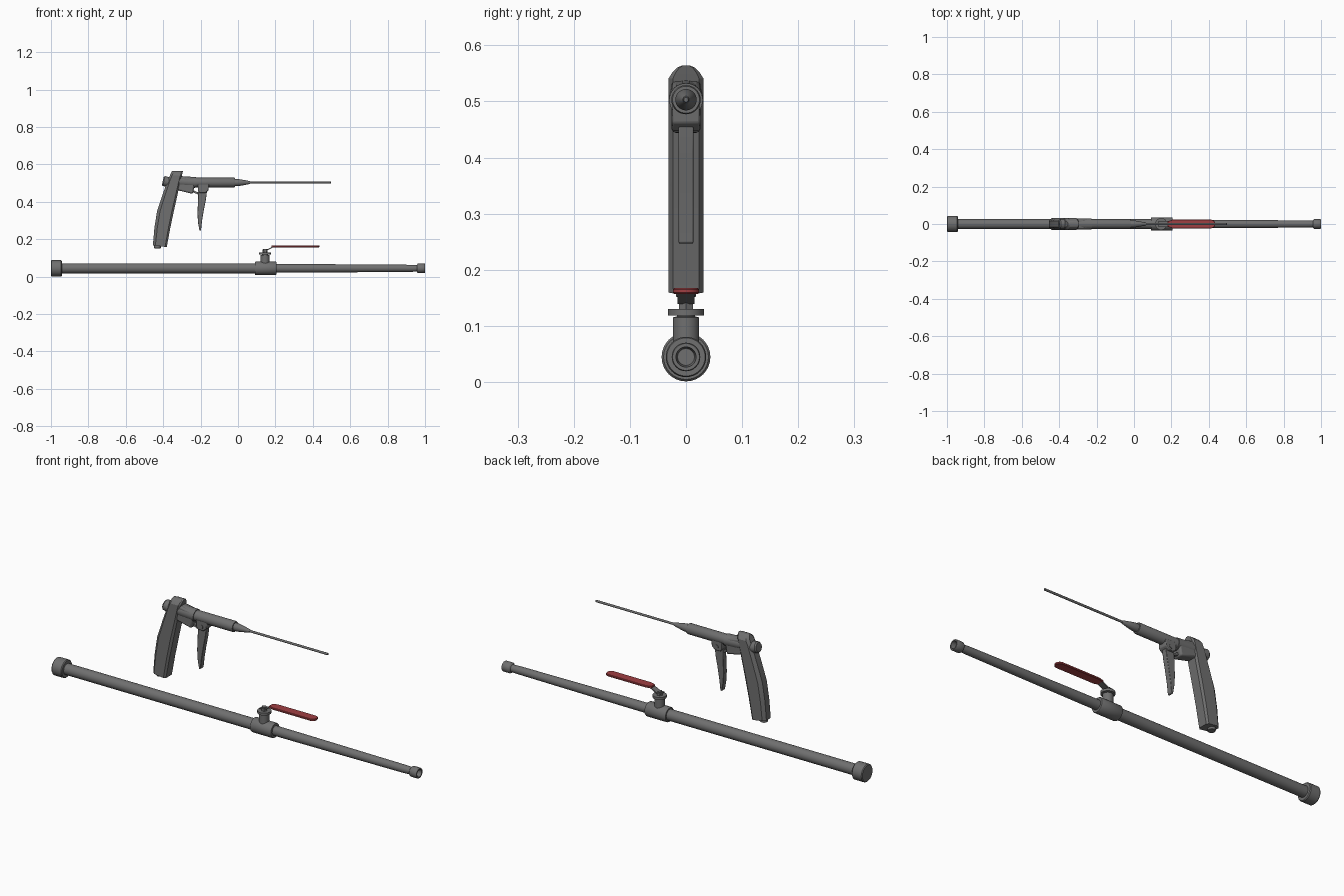
import bpy, bmesh, math
from mathutils import Vector, Matrix


def material(name, col):
    m = bpy.data.materials.new(name)
    m.diffuse_color = (*col, 1)
    return m


GRAY = material("dark_gray", (0.16, 0.16, 0.16))
RED = material("red", (0.35, 0.05, 0.055))


def finish(bm, name, mat=GRAY, angle=32):
    bmesh.ops.recalc_face_normals(bm, faces=bm.faces)
    me = bpy.data.meshes.new(name)
    bm.to_mesh(me)
    bm.free()
    me.materials.append(mat)
    ob = bpy.data.objects.new(name, me)
    bpy.context.collection.objects.link(ob)
    bpy.ops.object.select_all(action='DESELECT')
    ob.select_set(True)
    bpy.context.view_layer.objects.active = ob
    bpy.ops.object.shade_smooth_by_angle(angle=math.radians(angle))
    return ob


def loft(name, rings, mat=GRAY, angle=32):
    """Skin a list of equal-length point rings and cap both ends."""
    bm = bmesh.new()
    vs = [[bm.verts.new(p) for p in r] for r in rings]
    n = len(vs[0])
    for a, b in zip(vs, vs[1:]):
        for i in range(n):
            j = (i + 1) % n
            bm.faces.new((a[i], a[j], b[j], b[i]))
    bm.faces.new(vs[0])
    bm.faces.new(vs[-1])
    return finish(bm, name, mat, angle)


def lathe(name, profile, origin, axis=(1, 0, 0), sides=32):
    """Turn (distance, radius) pairs around an axis through origin."""
    q = Vector((0, 0, 1)).rotation_difference(Vector(axis))
    rings = []
    for d, r in profile:
        rings.append([Vector(origin) + q @ Vector((r * math.cos(2 * math.pi * i / sides),
                      r * math.sin(2 * math.pi * i / sides), d)) for i in range(sides)])
    return loft(name, rings)


def plate(name, outline, half, mat=GRAY, bevel=0.0, angle=32):
    """Extrude an x-z outline to both sides of y = 0."""
    ob = loft(name, [[(x, y, z) for x, z in outline] for y in (-half, half)], mat, angle)
    if bevel:
        b = ob.modifiers.new("bevel", 'BEVEL')
        b.width, b.segments = bevel, 2
        b.limit_method = 'ANGLE'
    return ob


# --- long pipe with valve ---
PZ = 0.0445
lathe("end_cap", [(-1, 0.040), (-0.996, 0.0435), (-0.946, 0.0435), (-0.942, 0.040), (-0.942, 0.025)], (0, 0, PZ))
lathe("rear_pipe", [(-0.95, 0.027), (0.1, 0.027)], (0, 0, PZ))
lathe("valve_body", [(0.09, 0.026), (0.09, 0.034), (0.094, 0.036), (0.201, 0.036),
                     (0.205, 0.034), (0.205, 0.022)], (0, 0, PZ))
lathe("front_pipe", [(0.2, 0.0235), (0.35, 0.023), (0.92, 0.019), (0.965, 0.017)], (0, 0, PZ))
lathe("outlet_collar", [(0.955, 0.016), (0.96, 0.024), (0.963, 0.0255), (0.997, 0.0255), (1, 0.024),
                        (1, 0.018), (0.975, 0.015)], (0, 0, PZ))

VX = 0.145
lathe("valve_neck", [(0.05, 0.0235), (0.115, 0.0235), (0.117, 0.016), (0.12, 0.016)], (VX, 0, 0), (0, 0, 1))
lathe("valve_flange", [(0.118, 0.032), (0.13, 0.032)], (VX, 0, 0), (0, 0, 1))
lathe("valve_stem", [(0.128, 0.014), (0.142, 0.014)], (VX, 0, 0), (0, 0, 1), 6)
lathe("stem_nut", [(0.14, 0.012), (0.149, 0.012)], (VX, 0, 0), (0, 0, 1), 6)
plate("lever_arm", [(0.13, 0.139), (0.155, 0.139), (0.192, 0.159), (0.22, 0.159),
                    (0.22, 0.164), (0.19, 0.164), (0.153, 0.144), (0.13, 0.144)], 0.015)


# lever grip: flat slab with rounded far end
def grip_ring(z, inset=0.0):
    w = 0.023 - inset
    pts = [(0.18 + inset, -w * 0.6), (0.205, -w)]
    pts += [(0.412 + w * math.cos(a), w * math.sin(a))
            for a in (math.radians(-90 + 15 * i) for i in range(13))]
    pts += [(0.205, w), (0.18 + inset, w * 0.6)]
    return [(x, y, z) for x, y in pts]


loft("lever_grip", [grip_ring(0.157, 0.002), grip_ring(0.159), grip_ring(0.165), grip_ring(0.167, 0.002)], RED)

# --- spray gun ---
GZ = 0.503
lathe("barrel", [(-0.33, 0.026), (-0.02, 0.026), (-0.015, 0.024), (-0.015, 0.019), (0.0, 0.019),
                 (0.02, 0.016), (0.062, 0.008), (0.066, 0.006)], (0, 0, GZ))
lathe("needle_tube", [(0.06, 0.0055), (0.495, 0.0055), (0.497, 0.004)], (0, 0, GZ), sides=16)


# handle: stacked chamfered sections (z, back x, front x, half width)
def handle_ring(z, xb, xf, w, tilt=0.0):
    d = xf - xb
    pts = [(xb, 0.55), (xb + 0.18 * d, 1), (xf - 0.12 * d, 1), (xf, 0.75)]
    pts = pts + [(x, -y) for x, y in reversed(pts)]
    return [(x, y * w, z - tilt * (x - xb) / d) for x, y in pts]


sections = [(0.168, -0.455, -0.381, 0.031, 0.01), (0.26, -0.447, -0.362, 0.031), (0.35, -0.433, -0.343, 0.031),
            (0.44, -0.403, -0.323, 0.031), (0.52, -0.374, -0.306, 0.031), (0.541, -0.364, -0.300, 0.031),
            (0.552, -0.359, -0.297, 0.024), (0.560, -0.355, -0.295, 0.016), (0.564, -0.353, -0.294, 0.007)]
loft("handle", [handle_ring(*s) for s in sections], angle=20)
lathe("handle_plug", [(0.151, 0.016), (0.153, 0.018), (0.18, 0.018)], (-0.43, 0, 0), (0, 0, 1), 16)

# tilted boss behind the handle and housing in front of it
lathe("rear_boss", [(0, 0.022), (0.006, 0.027), (0.05, 0.027)], (-0.402, 0, 0.512), (0.97, 0, -0.2))
plate("housing", [(-0.325, 0.54), (-0.226, 0.522), (-0.241, 0.442), (-0.335, 0.465)], 0.026, bevel=0.008)
lathe("barrel_collar", [(0, 0.030), (0.09, 0.030)], (-0.317, 0, 0.508), (0.98, 0, -0.06))

# trigger with its pivot block
plate("trigger_mount", [(-0.215, 0.495), (-0.155, 0.495), (-0.158, 0.462), (-0.175, 0.447), (-0.205, 0.447),
                        (-0.215, 0.462)], 0.024, bevel=0.003)
plate("trigger", [(-0.213, 0.455), (-0.166, 0.455), (-0.172, 0.41), (-0.182, 0.36), (-0.192, 0.30),
                  (-0.198, 0.248), (-0.206, 0.246), (-0.214, 0.29), (-0.217, 0.34), (-0.214, 0.40)], 0.013, bevel=0.002)
plate("trigger_link", [(-0.245, 0.452), (-0.21, 0.438), (-0.208, 0.448), (-0.243, 0.464)], 0.008)
lathe("pivot_pin", [(-0.026, 0.01), (0.026, 0.01)], (-0.186, 0, 0.466), (0, 1, 0), 16)
